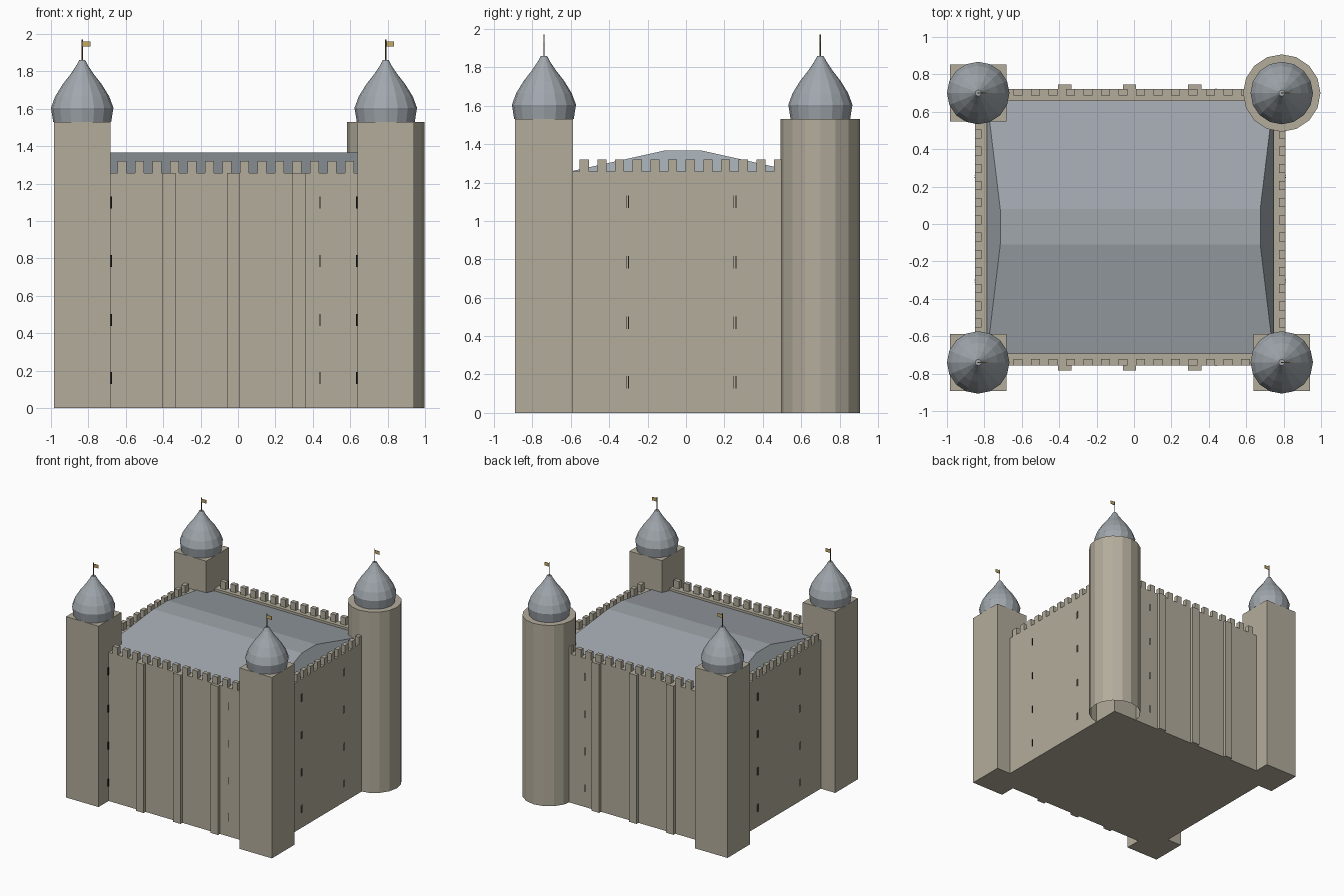
import bpy, bmesh, math
from mathutils import Matrix, Vector

cube = bpy.data.objects.get("Cube")
if cube:
    bpy.data.objects.remove(cube, do_unlink=True)


def material(name, rgb):
    m = bpy.data.materials.new(name)
    m.use_nodes = True
    m.diffuse_color = (*rgb, 1)
    m.node_tree.nodes["Principled BSDF"].inputs["Base Color"].default_value = (*rgb, 1)
    return m


stone = material("pale stone", (0.45, 0.415, 0.33))
slate = material("blue grey slate", (0.35, 0.385, 0.415))
gold = material("flag gold", (0.55, 0.40, 0.13))
wood = material("pole brown", (0.12, 0.09, 0.04))
dark = material("window black", (0.01, 0.01, 0.01))


def finish(name, bm, mat):
    bmesh.ops.recalc_face_normals(bm, faces=bm.faces)
    mesh = bpy.data.meshes.new(name)
    bm.to_mesh(mesh)
    bm.free()
    mesh.materials.append(mat)
    obj = bpy.data.objects.new(name, mesh)
    bpy.context.collection.objects.link(obj)
    return obj


def boxes(name, spans, mat):
    """Join boxes given as (x0, x1, y0, y1, z0, z1)."""
    bm = bmesh.new()
    for x0, x1, y0, y1, z0, z1 in spans:
        centre = Vector((x0 + x1, y0 + y1, z0 + z1)) / 2
        size = Matrix.Diagonal((x1 - x0, y1 - y0, z1 - z0, 1))
        bmesh.ops.create_cube(bm, size=1, matrix=Matrix.Translation(centre) @ size)
    return finish(name, bm, mat)


def lathe(name, profile, sides, x, y, mat, cap_bottom=True):
    """Turn (radius, height) points around a vertical axis."""
    bm = bmesh.new()
    rings = [[bm.verts.new((x + r * math.cos(math.tau * i / sides),
                            y + r * math.sin(math.tau * i / sides), z))
              for i in range(sides)] for r, z in profile]
    for low, high in zip(rings, rings[1:]):
        for i in range(sides):
            j = (i + 1) % sides
            bm.faces.new((low[i], low[j], high[j], high[i]))
    bm.faces.new(rings[-1])
    if cap_bottom:
        bm.faces.new(rings[0])
    return finish(name, bm, mat)


# Main dimensions
LEFT, RIGHT, FRONT, BACK = -0.85, 0.81, -0.757, 0.722
WALL_TOP, MERLON_TOP, TOWER_TOP = 1.257, 1.32, 1.53
THICK, TOOTH = 0.065, 0.035

# Curtain walls and floor
boxes("curtain_walls", [
    (LEFT, RIGHT, FRONT, FRONT + THICK, 0, WALL_TOP),
    (LEFT, RIGHT, BACK - THICK, BACK, 0, WALL_TOP),
    (LEFT, LEFT + THICK, FRONT + THICK, BACK - THICK, 0, WALL_TOP),
    (RIGHT - THICK, RIGHT, FRONT + THICK, BACK - THICK, 0, WALL_TOP),
], stone)
boxes("floor", [(LEFT + THICK, RIGHT - THICK, FRONT + THICK, BACK - THICK, 0, 0.02)], stone)

# Buttresses on the front and back walls
buttresses = []
for x in (-0.37, -0.025, 0.325):
    buttresses.append((x - 0.035, x + 0.035, FRONT - 0.025, FRONT, 0, WALL_TOP))
    buttresses.append((x - 0.035, x + 0.035, BACK, BACK + 0.025, 0, WALL_TOP))
boxes("buttresses", buttresses, stone)

# Merlons along the outer edge of each wall
teeth = []
for i in range(14):
    x = -0.62 + i * 0.0936
    for y in (FRONT, BACK - TOOTH):
        teeth.append((x - 0.024, x + 0.024, y, y + TOOTH, WALL_TOP, MERLON_TOP))
for i in range(12):
    y = -0.53 + i * 0.092
    for x in (LEFT, RIGHT - TOOTH):
        teeth.append((x, x + TOOTH, y - 0.024, y + 0.024, WALL_TOP, MERLON_TOP))
boxes("merlons", teeth, stone)

# Low roof: a cross-section with hipped ends
bm = bmesh.new()
section = [(FRONT + THICK, 0, 1.238), (-0.11, 0.07, 1.367),
           (0.08, 0.07, 1.367), (BACK - THICK, 0, 1.238)]
ends = [[bm.verts.new((x + side * inset, y, z)) for y, inset, z in section]
        for x, side in ((LEFT + THICK, 1), (RIGHT - THICK, -1))]
for i in range(4):
    j = (i + 1) % 4
    bm.faces.new((ends[0][i], ends[0][j], ends[1][j], ends[1][i]))
for end in ends:
    bm.faces.new(end)
finish("roof", bm, slate)

# Corner towers with domes, poles and flags
DOME = [(0.155, TOWER_TOP), (0.167, 1.605), (0.145, 1.665), (0.105, 1.73),
        (0.062, 1.785), (0.032, 1.83), (0.016, 1.86)]
CORNERS = {"front_right": (-0.833, -0.74), "front_left": (0.79, -0.74),
           "back_right": (-0.833, 0.70), "back_left": (0.79, 0.70)}
for corner, (x, y) in CORNERS.items():
    if corner == "back_left":
        lathe("round_tower", [(0.207, 0), (0.207, TOWER_TOP)], 16, x, y, stone, False)
    else:
        h = 0.152
        boxes(corner + "_tower", [(x - h, x + h, y - h, y + h, 0, TOWER_TOP)], stone)
    lathe(corner + "_dome", DOME, 16, x, y, slate)
    lathe(corner + "_pole", [(0.004, 1.85), (0.004, 1.97)], 6, x, y, wood)
    boxes(corner + "_flag", [(x, x + 0.045, y - 0.002, y + 0.002, 1.932, 1.96)], gold)

# Narrow arrow slits in four storeys
slits = []
for z in (0.16, 0.47, 0.785, 1.10):
    low, high = z - 0.032, z + 0.032
    for y in (FRONT, BACK):
        slits.append((0.436, 0.442, y - 0.002, y + 0.002, low, high))
    for x in (LEFT, RIGHT):
        for y in (-0.305, 0.255):
            for side in (-0.006, 0.006):
                slits.append((x - 0.002, x + 0.002, y + side - 0.002, y + side + 0.002, low, high))
    for x in (-0.681, 0.638):
        slits.append((x - 0.006, x + 0.006, FRONT - 0.012, FRONT + 0.002, low, high))
boxes("arrow_slits", slits, dark)
